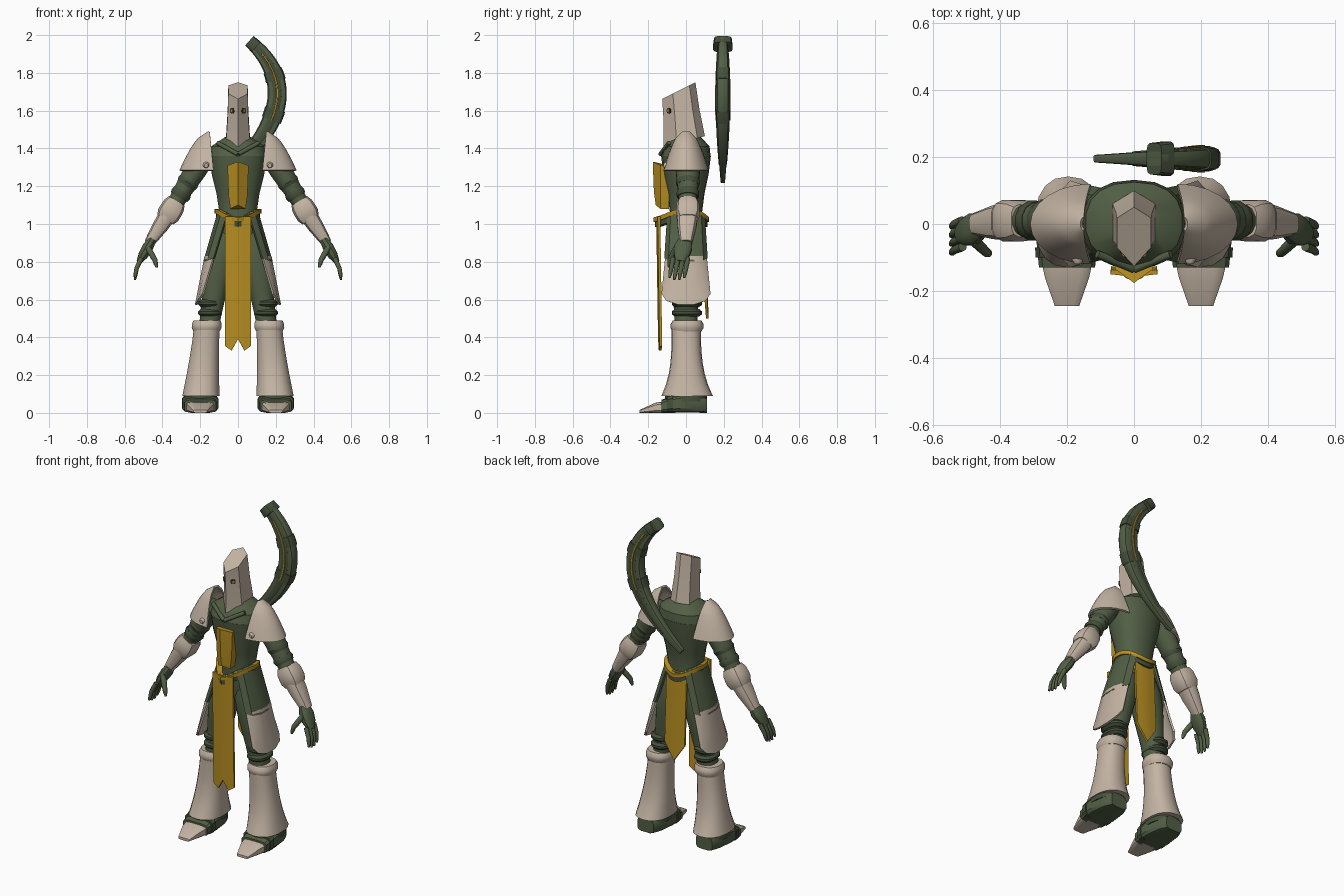
import bpy, bmesh
from math import sin, cos, pi, copysign
from mathutils import Vector
from mathutils.geometry import interpolate_bezier

old = bpy.data.objects.get("Cube")
if old:
    bpy.data.objects.remove(old)


def material(name, red, green, blue):
    colour = (red, green, blue, 1)
    mat = bpy.data.materials.new(name)
    mat.use_nodes = True
    mat.diffuse_color = colour
    mat.node_tree.nodes["Principled BSDF"].inputs["Base Color"].default_value = colour
    return mat


CREAM = material("pale_armour", .55, .46, .37)
GREEN = material("moss_green", .085, .115, .06)
DARK = material("deep_green", .06, .08, .045)
GOLD = material("ochre_gold", .47, .27, .015)
BLACK = material("dark_socket", .03, .03, .025)
made = []


def loft(name, mat, rings, pair=False, closed=True, caps=True, thick=0):
    """Skin a list of point rings; a pair also gets its mirrored twin."""
    sides = (("left_", 1), ("right_", -1)) if pair else (("", 1),)
    for prefix, sign in sides:
        bm = bmesh.new()
        rows = [[bm.verts.new((x * sign, y, z)) for x, y, z in ring] for ring in rings]
        count = len(rows[0])
        for low, high in zip(rows, rows[1:]):
            for i in range(count if closed else count - 1):
                j = (i + 1) % count
                bm.faces.new((low[i], low[j], high[j], high[i]))
        if closed and caps:
            bm.faces.new(rows[0])
            bm.faces.new(rows[-1])
        bmesh.ops.remove_doubles(bm, verts=bm.verts, dist=.00001)
        bmesh.ops.recalc_face_normals(bm, faces=bm.faces)
        if thick:
            bmesh.ops.solidify(bm, geom=bm.faces[:], thickness=thick)
            bmesh.ops.recalc_face_normals(bm, faces=bm.faces)
        mesh = bpy.data.meshes.new(prefix + name)
        bm.to_mesh(mesh)
        bm.free()
        mesh.materials.append(mat)
        part = bpy.data.objects.new(prefix + name, mesh)
        bpy.context.collection.objects.link(part)
        made.append(part)


def section(count, power):
    """Unit outline: a circle at power one, boxier as the power falls."""
    turns = [2 * pi * (i + .5) / count for i in range(count)]
    return [[copysign(abs(f) ** power, f) for f in (cos(a), sin(a))] for a in turns]


def at(values, t):
    """Value at fraction t of an evenly spaced list."""
    last = len(values) - 1
    k = min(int(t * last), last - 1)
    return values[k] + (values[k + 1] - values[k]) * (t * last - k)


def stack(name, mat, z, widths, depths, x=(0, 0), y=(0, 0), pair=False):
    """Evenly spaced level sections from the first height to the second."""
    rings = []
    for i, (width, depth) in enumerate(zip(widths, depths)):
        t = i / (len(widths) - 1)
        rings.append([(at(x, t) + width * c, at(y, t) + depth * s, at(z, t))
                      for c, s in section(18, .85)])
    loft(name, mat, rings, pair)


def tube(name, mat, points, radii, flat=1, power=1, pair=False, side=(0, 1, 0)):
    """Sections along a path; flat scales the radius along the side axis."""
    points = [Vector(p) for p in points]
    count = max(len(points), len(radii))
    path = [at(points, i / (count - 1)) for i in range(count)]
    rings = []
    for i, centre in enumerate(path):
        ahead = (path[min(i + 1, count - 1)] - path[max(i - 1, 0)]).normalized()
        across = ahead.cross(Vector(side)).normalized()
        along = across.cross(ahead) * flat
        radius = at(radii, i / (count - 1))
        rings.append([centre + (across * c + along * s) * radius for c, s in section(12, power)])
    loft(name, mat, rings, pair)


def shell(name, mat, top, bottom, curve, dip, arc_steps, steps):
    """Open half dome around one side; ends give z, inner x, outer x, depth."""
    rings = []
    for i in range(steps + 1):
        t = i / steps
        z, inner = (at((top[k], bottom[k]), t) for k in (0, 1))
        outer, depth = (at((top[k], bottom[k]), t ** curve) for k in (2, 3))
        angles = [pi * (k / arc_steps - .5) for k in range(arc_steps + 1)]
        rings.append([(inner + (outer - inner) * cos(a), depth * sin(a), z - dip * t * cos(a))
                      for a in angles])
    loft(name, mat, rings, True, closed=False, thick=.012)


def cloth(name, top_y, low_y, spacing, hem):
    """Hanging strip, creased at the centre; hem heights run centre to edge."""
    columns = []
    for i in range(-2, 3):
        back = abs(i) * .004 * copysign(1, -top_y)
        columns.append([(i * spacing, top_y + back, 1.04), (i * spacing, low_y + back, hem[abs(i)])])
    loft(name, GOLD, columns, closed=False, thick=.014)


def wedge(name, mat, lengths, widths, heights):
    """Foot part resting on the ground, from back to front."""
    rings = [[(.2 + w * c, y, h * (1 + s) / 2) for c, s in section(12, .45)]
             for y, w, h in zip(lengths, widths, heights)]
    loft(name, mat, rings, True)


# Helmet: ridged prism, narrowing upward to a sloping top
outline = [(0, -.12), (.064, -.05), (.064, .06), (0, .1), (-.064, .06), (-.064, -.05)]
helmet = []
for t in (0, .5, 1):
    shrink = 1 - .2 * t ** .5
    ring = [(x * shrink, y * shrink - .03 * t) for x, y in outline]
    helmet.append([(x, y, at((1.44 + y * .25, 1.725 + y * .5), t)) for x, y in ring])
loft("helmet", CREAM, helmet)

# Eyes: thin plates on the slanted faces
for name, mat, size, lift in (("eye_socket", BLACK, .014, 0), ("eye", GOLD, .007, .002)):
    tube(name, mat, [(.026, -.086, 1.6), (.032 + lift, -.093 - lift, 1.6)], (size, size),
         power=.6, pair=True, side=(0, 0, 1))

# Torso, yoke, neck and collar
chest = (.08, .11, .1, .115, .14, .155)
stack("torso", GREEN, (.86, 1.36), chest, [w * .85 for w in chest])
stack("yoke", GREEN, (1.36, 1.46), (.155, .145, .07), (.13, .12, .07), y=(0, .01))
stack("neck", DARK, (1.42, 1.5), (.06, .05), (.07, .06))
tube("collar", GREEN, [(.11, -.09, 1.43), (.001, -.135, 1.37)], (.012, .012), pair=True)

# Keeled breast plate
loft("breast_plate", GOLD,
     [[(-w, -.135, z), (0, -.12 - w, z + .02), (w, -.135, z), (w, -.09, z), (-w, -.09, z)]
      for z, w in ((1.08, .04), (1.15, .05), (1.31, .056))])


# Belt: band dipping to a point at front and back
def belt_ring(grow, z):
    turns = [pi * i / 16 for i in range(32)]
    return [((.108 + grow) * cos(a),
             (.105 + grow) * sin(a) - .05 * max(0, -sin(a)) ** 8,
             z - .045 * abs(sin(a)) ** 3) for a in turns]


for name, mat, height, grow in (("belt", GOLD, .024, .016), ("belt_lining", DARK, .05, .008)):
    top, low = 1.08, 1.08 - height
    loft(name, mat, [belt_ring(g, z) for g, z in
                     ((-.02, top), (grow, top), (grow, low), (-.02, low), (-.02, top))], caps=False)

# Hanging cloths and hip armour
cloth("front_cloth", -.158, -.148, .035, (.39, .33, .355))
cloth("back_cloth", .1, .12, .034, (.5, .55, .6))
shell("hip_plate", GREEN, (1.05, .06, .115, .1), (.82, .13, .187, .115), 1, .02, 5, 2)
shell("thigh_plate", CREAM, (.83, .13, .18, .11), (.63, .19, .23, .13), 1, .06, 5, 2)

# Legs
thigh = (.06, .08, .08, .07, .06, .055)
stack("thigh", GREEN, (.98, .48), thigh, [w * 1.1 for w in thigh], x=(.065, .15), pair=True)
for number, z in enumerate((.58, .53)):
    stack("knee_band_%d" % number, DARK, (z - .02, z + .02), (.05, .064, .064, .05),
          (.065, .08, .08, .065), x=(.148, .148), y=(.005, .005), pair=True)
stack("greave_cuff", CREAM, (.49, .43), (.072, .08, .08, .07), (.075, .087, .087, .077),
      x=(.164, .167), y=(.006, .005), pair=True)
flare = [i / 6 for i in range(7)]
stack("greave", CREAM, (.44, .09), [.07 + .03 * t ** 1.5 for t in flare],
      [.078 + .058 * t ** 3 for t in flare], x=(.166, .196), y=(0, .006), pair=True)

# Feet
stack("ankle", DARK, (.12, .06), (.088, .092), (.11, .11), x=(.2, .2), pair=True)
wedge("shoe", GREEN, (.11, .06, -.04, -.13), (.055, .08, .094, .085), (.08, .1, .1, .07))
wedge("shoe_strap", DARK, (-.07, -.1), (.097, .095), (.1, .09))
wedge("toe_cap", CREAM, (-.11, -.16, -.245), (.078, .067, .037), (.062, .055, .016))

# Shoulder guards with a bolt at the front
shell("shoulder_guard", CREAM, (1.49, .15, .16, .02), (1.285, .13, .31, .12), .6, 0, 12, 6)
tube("guard_bolt", CREAM, [(.168, -.08, 1.31), (.168, -.12, 1.31)], (.018, .018, .018, .01),
     pair=True, side=(1, 0, 0))

# Arms: bands and cuff are placed along the upper arm line
upper = [Vector((.18, .01, 1.36)), Vector((.35, .01, 1.08))]
wrist = Vector((.47, 0, .9))
tube("upper_arm", GREEN, upper, (.06, .062, .055, .047, .045), 1.08, pair=True)
for number, t in enumerate((.5, .72)):
    size = .066 - .012 * t
    tube("arm_band_%d" % number, DARK, [at(upper, t - .06), at(upper, t + .06)],
         (size * .9, size, size * .9), 1.08, pair=True)
tube("elbow_cuff", CREAM, [at(upper, .85), at(upper, 1.2)], (.05, .061, .063, .063, .052),
     power=.6, pair=True)
tube("forearm", CREAM, [upper[1], wrist], (.05, .043, .028), 1.2, power=.75, pair=True)

# Hands
tube("palm", GREEN, [(.455, -.005, .915), (.523, -.032, .8)], (.022, .03, .027, .015),
     1.6, power=.75, pair=True)
for number in range(4):
    y = .01 - .026 * number
    tip = .7 + .01 * abs(number - 1.5)
    tube("finger_%d" % number, GREEN, [(.512, y, .82), (.537, y - .01, .765), (.546, y - .02, tip)],
         (.013, .013, .012, .011, .006), pair=True)
tube("thumb", GREEN, [(.478, -.05, .875), (.44, -.085, .81), (.43, -.09, .77)],
     (.016, .016, .014, .012, .006), pair=True)

# Curved back weapon with raised core, inlay, clamps and end cap
handles = [Vector((x, .195, z)) for x, z in ((.06, 1.97), (.32, 1.75), (.22, 1.47), (-.11, 1.23))]
steps = 40
arc = interpolate_bezier(*handles, steps + 1)
girth = [.018 + .016 * (1 - i / steps) + .025 * sin(pi * i / steps) for i in range(steps + 1)]
for name, mat, first, last, scale, flat in (
        ("back_weapon", GREEN, 0, steps + 1, 1, .65),
        ("weapon_core", DARK, 2, 36, .5, 1.5),
        ("weapon_inlay", GOLD, 4, 24, .14, 5.8),
        ("upper_clamp", DARK, 9, 13, 1.1, .68),
        ("lower_clamp", DARK, 20, 24, 1.1, .68),
        ("weapon_cap", DARK, 0, 3, 1, 1.4)):
    tube(name, mat, arc[first:last], [g * scale for g in girth[first:last]], flat, .45)

# Smooth shading with crisp creases
bpy.ops.object.select_all(action="DESELECT")
for part in made:
    part.select_set(True)
bpy.context.view_layer.objects.active = made[0]
bpy.ops.object.shade_smooth_by_angle(angle=.6)
